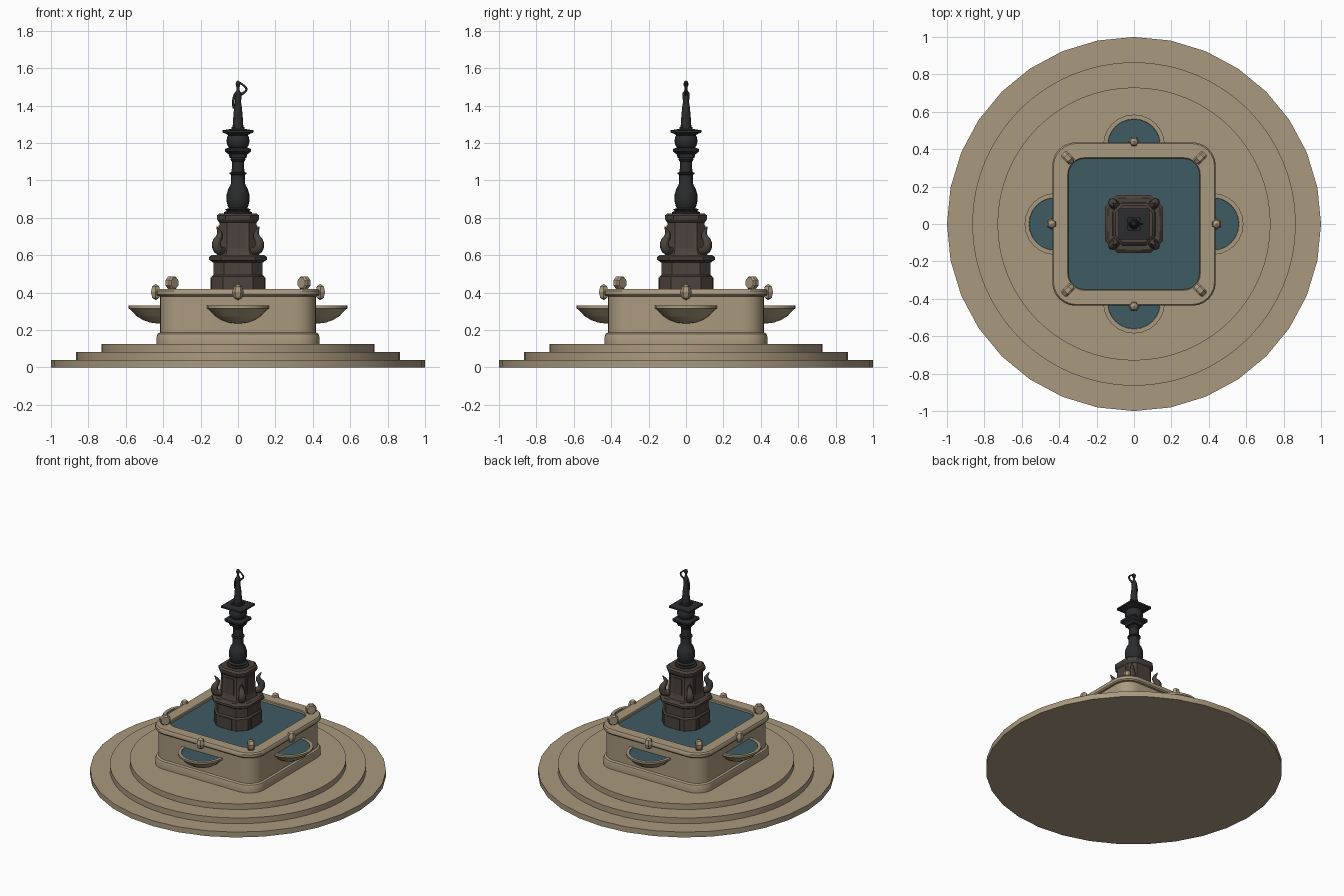
import bpy, bmesh, math
from mathutils import Matrix, Vector

cube = bpy.data.objects.get("Cube")
if cube:
    bpy.data.objects.remove(cube, do_unlink=True)


def material(name, r, g, b):
    m = bpy.data.materials.new(name)
    m.use_nodes = True
    m.diffuse_color = (r, g, b, 1)
    bsdf = m.node_tree.nodes["Principled BSDF"]
    bsdf.inputs["Base Color"].default_value = (r, g, b, 1)
    bsdf.inputs["Roughness"].default_value = 0.8
    return m


STONE = material("sandstone", 0.40, 0.32, 0.21)
WATER = material("water", 0.05, 0.105, 0.125)
BROWN = material("brown_granite", 0.07, 0.054, 0.045)
BRONZE = material("dark_bronze", 0.024, 0.025, 0.027)


def finish(bm, name, mat, place=None, smooth=True):
    """Turn a bmesh into a placed, coloured object."""
    if place:
        bm.transform(place)
    mesh = bpy.data.meshes.new(name)
    bm.to_mesh(mesh)
    bm.free()
    mesh.materials.append(mat)
    ob = bpy.data.objects.new(name, mesh)
    bpy.context.collection.objects.link(ob)
    if smooth:
        bpy.ops.object.select_all(action="DESELECT")
        ob.select_set(True)
        bpy.context.view_layer.objects.active = ob
        bpy.ops.object.shade_smooth_by_angle(angle=math.radians(35))
    return ob


def loft(name, mat, sections, segs=1, place=None, cap_top=True):
    """Stack squares of (half width, corner radius, height); one corner segment chamfers."""
    bm = bmesh.new()
    rings = []
    for half, corner, z in sections:
        ring = []
        for quadrant in range(4):
            mid = math.pi / 2 * quadrant + math.pi / 4
            c = (half - corner) * math.sqrt(2)
            for i in range(segs + 1):
                a = math.pi / 2 * (quadrant + i / segs)
                ring.append(bm.verts.new((c * math.cos(mid) + corner * math.cos(a),
                                          c * math.sin(mid) + corner * math.sin(a), z)))
        rings.append(ring)
    for low, high in zip(rings, rings[1:]):
        for i in range(len(low)):
            j = (i + 1) % len(low)
            bm.faces.new((low[i], low[j], high[j], high[i]))
    bm.faces.new(rings[0][::-1])
    if cap_top:
        bm.faces.new(rings[-1])
    bmesh.ops.remove_doubles(bm, verts=bm.verts, dist=1e-5)
    return finish(bm, name, mat, place)


def lathe(name, mat, profile, segs=8, place=None, cap_top=True):
    return loft(name, mat, [(r, r, z) for r, z in profile], segs, place, cap_top)


def box(name, mat, size, place):
    bm = bmesh.new()
    bmesh.ops.create_cube(bm, size=1)
    bm.transform(Matrix.Diagonal((*size, 1)))
    return finish(bm, name, mat, place, smooth=False)


def tube(name, mat, points, place=Matrix()):
    """Tapered tube through (x, y, z, radius) points."""
    curve = bpy.data.curves.new(name, "CURVE")
    curve.dimensions = "3D"
    curve.bevel_depth = 1
    curve.bevel_resolution = 2
    curve.use_fill_caps = True
    curve.resolution_u = 4
    spline = curve.splines.new("BEZIER")
    spline.bezier_points.add(len(points) - 1)
    for p, (x, y, z, r) in zip(spline.bezier_points, points):
        p.co = place @ Vector((x, y, z))
        p.radius = r
        p.handle_left_type = p.handle_right_type = "AUTO"
    curve.materials.append(mat)
    ob = bpy.data.objects.new(name, curve)
    bpy.context.collection.objects.link(ob)
    bpy.ops.object.select_all(action="DESELECT")
    ob.select_set(True)
    bpy.context.view_layer.objects.active = ob
    bpy.ops.object.convert(target="MESH")
    bpy.ops.object.shade_smooth_by_angle(angle=math.radians(60))


def turn(degrees):
    return Matrix.Rotation(math.radians(degrees), 4, "Z")


# Round steps
lathe("lower_step", STONE, [(1, 0), (1, 0.04)])
lathe("middle_step", STONE, [(0.865, 0.04), (0.865, 0.083)], 16)
lathe("upper_step", STONE, [(0.73, 0.083), (0.73, 0.125)], 16)

# Rounded square basin with plinth and rim
loft("basin", STONE, [
    (0.435, 0.12, 0.125), (0.435, 0.12, 0.165), (0.43, 0.12, 0.18), (0.417, 0.11, 0.187),
    (0.417, 0.11, 0.38), (0.43, 0.12, 0.382), (0.437, 0.125, 0.39), (0.437, 0.125, 0.41),
    (0.43, 0.12, 0.42), (0.355, 0.09, 0.42), (0.35, 0.085, 0.415), (0.35, 0.085, 0.36)],
    segs=6, cap_top=False)
loft("basin_water", WATER, [(0.352, 0.087, 0.37), (0.352, 0.087, 0.4)], segs=6)

# Side bowls, spout knobs and corner scrolls
for side in range(4):
    spin = turn(90 * side)
    at_wall = spin @ Matrix.Translation((0.42, 0, 0))
    lathe("side_bowl", STONE, [
        (0.01, 0.235), (0.05, 0.24), (0.09, 0.254), (0.125, 0.277), (0.15, 0.305),
        (0.165, 0.316), (0.165, 0.33), (0.142, 0.33), (0.137, 0.315)],
        segs=6, place=at_wall, cap_top=False)
    lathe("side_bowl_water", WATER, [(0.141, 0.318), (0.141, 0.325)], 6, at_wall)

    bm = bmesh.new()
    bmesh.ops.create_uvsphere(bm, u_segments=6, v_segments=4, radius=0.03)
    bm.transform(Matrix.Diagonal((1, 1, 1.45, 1)))
    finish(bm, "spout_knob", STONE, spin @ Matrix.Translation((0.44, 0, 0.403)), smooth=False)

    diagonal = turn(45 + 90 * side)
    upright = diagonal @ Matrix.Translation((0.5, 0, 0.452)) @ Matrix.Rotation(math.pi / 2, 4, "X")
    lathe("corner_scroll", STONE, [(0.03, -0.022), (0.038, -0.012), (0.038, 0.012), (0.03, 0.022)],
          2, upright @ turn(22.5))

# Chamfered pedestal
loft("pedestal_base", BROWN, [
    (0.141, 0.06, 0.38), (0.141, 0.06, 0.485), (0.132, 0.058, 0.495), (0.132, 0.058, 0.56),
    (0.145, 0.06, 0.57), (0.154, 0.064, 0.575), (0.154, 0.064, 0.59), (0.14, 0.06, 0.602)])
loft("pedestal_shaft", BROWN, [
    (0.115, 0.05, 0.6), (0.102, 0.042, 0.625), (0.1, 0.042, 0.775), (0.108, 0.044, 0.785),
    (0.113, 0.046, 0.795), (0.113, 0.046, 0.812), (0.1, 0.042, 0.824)])

# Pedestal panels and diagonal fish figures
for side in range(4):
    spin = turn(90 * side)
    box("base_panel", BROWN, (0.008, 0.1, 0.09), spin @ Matrix.Translation((0.142, 0, 0.435)))
    box("shaft_panel", BROWN, (0.008, 0.075, 0.12), spin @ Matrix.Translation((0.101, 0, 0.7)))
    tube("fish_figure", BROWN, [
        (0.10, 0, 0.625, 0.018), (0.15, 0, 0.63, 0.026), (0.162, 0, 0.665, 0.024),
        (0.138, 0, 0.71, 0.016), (0.16, 0, 0.752, 0.003)], turn(45 + 90 * side))

# Column with vase foot and collars
lathe("column", BRONZE, [
    (0.075, 0.82), (0.075, 0.83), (0.06, 0.836), (0.068, 0.845), (0.05, 0.852), (0.055, 0.865),
    (0.062, 0.89), (0.061, 0.925), (0.052, 0.955), (0.04, 0.975), (0.038, 0.985), (0.036, 1.03),
    (0.045, 1.034), (0.045, 1.041), (0.034, 1.045), (0.032, 1.1), (0.042, 1.112),
    (0.036, 1.12), (0.04, 1.14)], 5)

# Square capital plates and swelling block between them
loft("lower_capital", BRONZE, [
    (0.045, 0.01, 1.12), (0.05, 0.01, 1.14), (0.062, 0.012, 1.148), (0.07, 0.012, 1.156),
    (0.07, 0.012, 1.168), (0.05, 0.01, 1.176)])
lathe("capital_bulge", BRONZE, [
    (0.045, 1.174), (0.056, 1.185), (0.062, 1.21), (0.057, 1.235), (0.048, 1.245)], 5)
loft("upper_capital", BRONZE, [
    (0.05, 0.005, 1.24), (0.065, 0.005, 1.25), (0.084, 0.005, 1.256),
    (0.084, 0.005, 1.268), (0.045, 0.005, 1.274)])

# Robed statue
loft("statue_plinth", BRONZE, [(0.036, 0.008, 1.27), (0.034, 0.008, 1.285)])
lathe("statue_robe", BRONZE, [
    (0.029, 1.283), (0.026, 1.33), (0.021, 1.39), (0.016, 1.42), (0.019, 1.45),
    (0.018, 1.468), (0.009, 1.48), (0.007, 1.5)], 3)
bm = bmesh.new()
bmesh.ops.create_uvsphere(bm, u_segments=10, v_segments=8, radius=0.013)
bm.transform(Matrix.Diagonal((1, 1, 1.45, 1)))
finish(bm, "statue_head", BRONZE, Matrix.Translation((0, 0, 1.515)))
tube("raised_arm", BRONZE, [
    (0.012, 0, 1.458, 0.008), (0.03, 0, 1.468, 0.006), (0.045, 0, 1.488, 0.006),
    (0.03, 0, 1.508, 0.005), (0.01, 0, 1.522, 0.005)])
tube("lowered_arm", BRONZE, [
    (-0.014, 0, 1.463, 0.008), (-0.025, 0, 1.43, 0.006), (-0.024, 0, 1.385, 0.006)])
